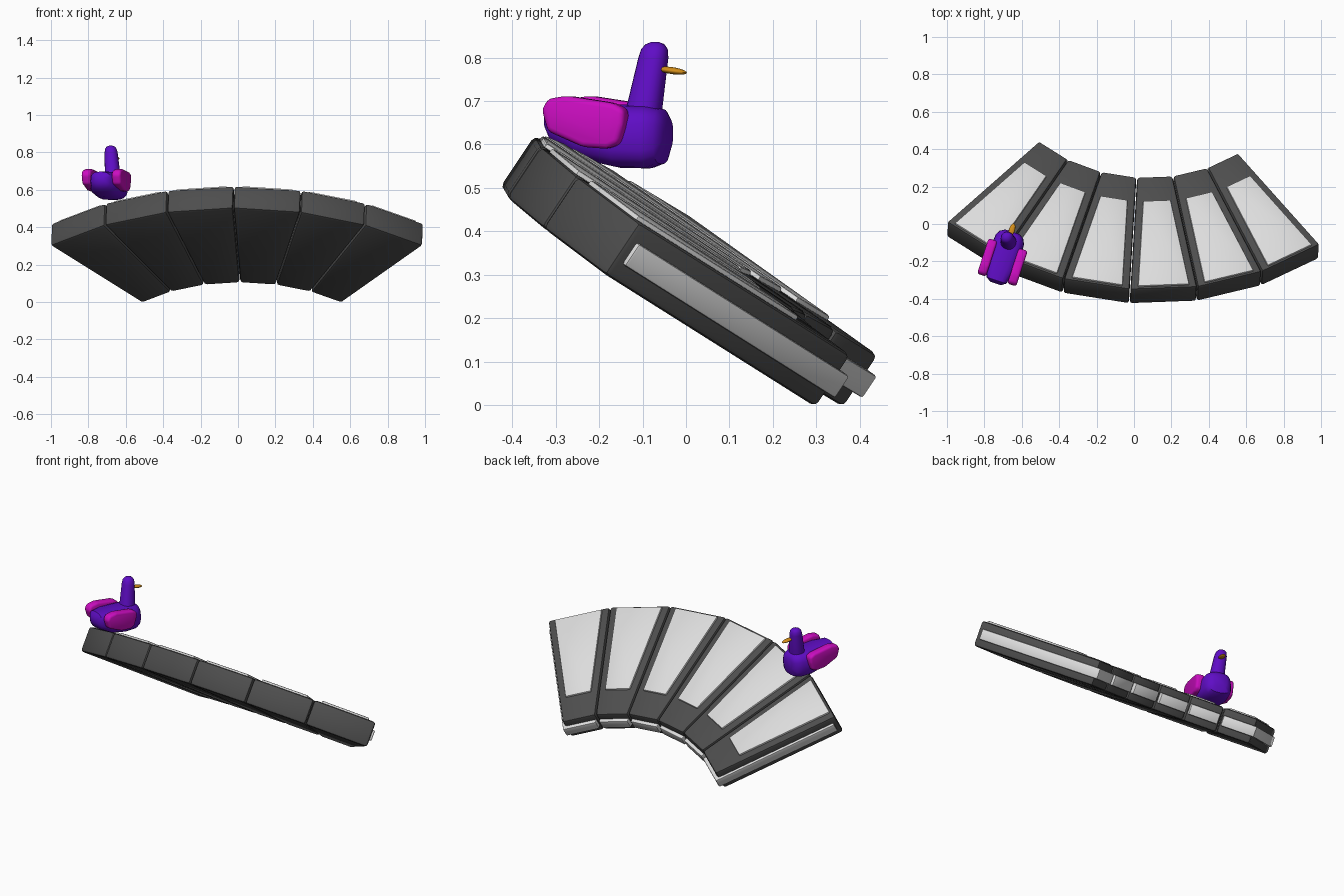
import bpy, bmesh
from math import sin, cos, pi, radians, copysign
from mathutils import Matrix, Vector

cube = bpy.data.objects.get("Cube")
if cube:
    bpy.data.objects.remove(cube, do_unlink=True)


def material(name, color):
    m = bpy.data.materials.new(name)
    m.diffuse_color = (*color, 1)
    m.use_nodes = True
    m.node_tree.nodes["Principled BSDF"].inputs["Base Color"].default_value = (*color, 1)
    return m


dark = material("dark grey", (0.075, 0.075, 0.075))
light = material("light grey", (0.72, 0.72, 0.72))
purple = material("purple", (0.115, 0.004, 0.56))
magenta = material("magenta", (0.6, 0.004, 0.53))
orange = material("orange", (0.65, 0.27, 0.01))


def finish(name, bm, mat, matrix, bevel=0.0, segments=2):
    """Turn a bmesh into a smooth-shaded object with an optional bevel."""
    if bevel:
        bmesh.ops.bevel(bm, geom=bm.edges[:], offset=bevel, segments=segments,
                        profile=0.5, affect='EDGES', clamp_overlap=True)
    bmesh.ops.recalc_face_normals(bm, faces=bm.faces[:])
    me = bpy.data.meshes.new(name)
    bm.to_mesh(me)
    bm.free()
    me.materials.append(mat)
    ob = bpy.data.objects.new(name, me)
    bpy.context.collection.objects.link(ob)
    ob.matrix_world = matrix
    bpy.ops.object.select_all(action='DESELECT')
    ob.select_set(True)
    bpy.context.view_layer.objects.active = ob
    bpy.ops.object.shade_smooth_by_angle(angle=radians(40))
    return ob


def prism(points, lift):
    """Extrude a closed outline along a vector."""
    bm = bmesh.new()
    face = bm.faces.new([bm.verts.new(p) for p in points])
    ext = bmesh.ops.extrude_face_region(bm, geom=[face])
    bmesh.ops.translate(bm, vec=lift,
                        verts=[g for g in ext["geom"] if isinstance(g, bmesh.types.BMVert)])
    return bm


def loft(rings):
    """Skin a list of closed rings and cap both ends."""
    bm = bmesh.new()
    loops = [[bm.verts.new(p) for p in ring] for ring in rings]
    for a, b in zip(loops, loops[1:]):
        for i in range(len(a)):
            j = (i + 1) % len(a)
            bm.faces.new((a[i], a[j], b[j], b[i]))
    bm.faces.new(loops[0])
    bm.faces.new(loops[-1])
    return bm


def ring(center, u, v, power, sides=20):
    """Superellipse ring spanned by two half-axis vectors."""
    pts = []
    for i in range(sides):
        t = 2 * pi * i / sides
        c, s = cos(t), sin(t)
        pts.append(Vector(center) + Vector(u) * copysign(abs(c) ** power, c)
                   + Vector(v) * copysign(abs(s) ** power, s))
    return pts


# Tilted arc of wedge blocks
COUNT, HALF = 6, radians(40 / 6)
OUTER, INNER, THICK = 1.556, 0.832, 0.144
SLOPE = (Matrix.Translation((0, 0, 0.389)) @ Matrix.Rotation(radians(-3.43), 4, 'Z')
         @ Matrix.Rotation(radians(-33.7), 4, 'X') @ Matrix.Translation((0, 1.136, 0)))


def wedge(name, angle, r_in, r_out, z0, z1, left, right, mat, bevel):
    """Radial wedge whose sides are inset by the left and right margins."""
    pts = [(side * (r * sin(HALF) - m), -r * cos(HALF), z0)
           for side, r, m in ((-1, r_in, right), (1, r_in, left),
                              (1, r_out, left), (-1, r_out, right))]
    bm = prism(pts, (0, 0, z1 - z0))
    finish(name, bm, mat, SLOPE @ Matrix.Rotation(angle, 4, 'Z'), bevel)


for i in range(COUNT):
    angle = (2 * i - COUNT + 1) * HALF
    n = str(i + 1)
    wedge("arc_block_" + n, angle, INNER, OUTER, -THICK, 0, 0.002, 0.002, dark, 0.014)
    # Raised pale panel on the upper face
    wedge("top_panel_" + n, angle, 0.995, 1.543, -0.02, 0.011, 0.042, 0.042, light, 0.006)
    # Pale core showing on the inner curve and on the two ends of the arc
    wedge("core_strip_" + n, angle, INNER - 0.02, 1.53, -0.102, -0.042,
          -0.012 if i == COUNT - 1 else 0.01, -0.012 if i == 0 else 0.01, light, 0.006)

# Bird standing upright on the arc, its own front along local +y
BIRD = Matrix.Translation((-0.695, -0.178, 0)) @ Matrix.Rotation(radians(-18), 4, 'Z')

# Body: position, bottom, top, half width
body = [(-0.147, 0.635, 0.675, 0.03), (-0.13, 0.603, 0.697, 0.055),
        (-0.06, 0.565, 0.698, 0.08), (0.03, 0.546, 0.692, 0.086),
        (0.1, 0.545, 0.69, 0.08), (0.128, 0.555, 0.682, 0.066),
        (0.143, 0.59, 0.66, 0.04)]
finish("bird_body", loft([ring((0, f, (lo + hi) / 2), (w, 0, 0), (0, 0, (hi - lo) / 2), 0.7)
                          for f, lo, hi, w in body]), purple, BIRD)

# Neck and head: side, forward, height, radius
neck = [(0, 0.08, 0.66, 0.044), (-0.004, 0.088, 0.70, 0.04), (-0.016, 0.103, 0.8, 0.034),
        (-0.018, 0.105, 0.82, 0.03), (-0.019, 0.106, 0.831, 0.021), (-0.019, 0.106, 0.836, 0.008)]
finish("bird_neck", loft([ring((s, f, z), (r, 0, 0), (0, r, 0), 0.9)
                          for s, f, z, r in neck]), purple, BIRD)

# Beak
bm = bmesh.new()
bmesh.ops.create_uvsphere(bm, u_segments=16, v_segments=10, radius=1)
bmesh.ops.scale(bm, vec=(0.016, 0.036, 0.008), verts=bm.verts)
finish("bird_beak", bm, orange, BIRD @ Matrix.Translation((-0.005, 0.152, 0.77))
       @ Matrix.Rotation(radians(-8), 4, 'X'))

# Wings, mirrored
outline = [(-0.13, 0.68), (-0.115, 0.705), (-0.07, 0.712), (0.045, 0.695), (0.072, 0.68),
           (0.07, 0.645), (0.057, 0.602), (0.03, 0.59), (-0.03, 0.594), (-0.115, 0.63)]
for side, name in ((1, "left"), (-1, "right")):
    bm = prism([(-side * 0.06, f, z) for f, z in outline], (-side * 0.05, 0, 0))
    finish("bird_wing_" + name, bm, magenta, BIRD, 0.013, 3)
